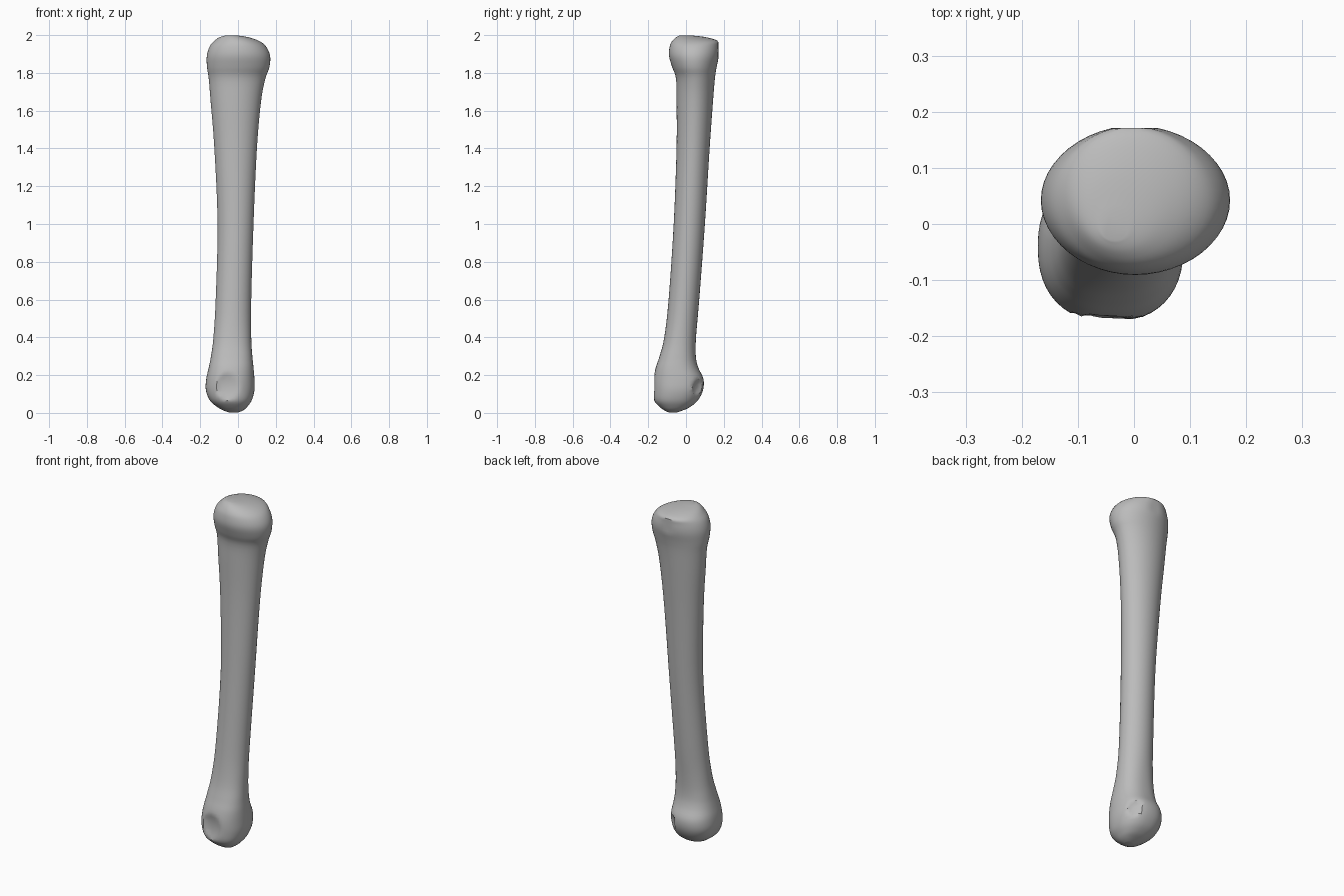
import bpy
import bmesh
from math import cos, sin, tau, copysign
from mathutils import Vector

SIDES = 48
STEPS = 4

if "Cube" in bpy.data.objects:
    bpy.data.objects.remove(bpy.data.objects["Cube"])


def make_material(name, colour):
    material = bpy.data.materials.new(name)
    material.use_nodes = True
    material.diffuse_color = colour
    material.node_tree.nodes["Principled BSDF"].inputs["Base Color"].default_value = colour
    return material


def spline(a, b, c, d, t):
    """Catmull-Rom blend of four neighbouring cross-sections."""
    return [0.5 * (2 * q + (r - p) * t + (2 * p - 5 * q + 4 * r - s) * t * t
                   + (3 * q - p - 3 * r + s) * t ** 3)
            for p, q, r, s in zip(a, b, c, d)]


def refine(rows):
    """Insert smooth in-between cross-sections along the bone."""
    padded = [rows[0]] + rows + [rows[-1]]
    result = []
    for i in range(len(rows) - 1):
        for step in range(STEPS):
            result.append(spline(*padded[i:i + 4], step / STEPS))
    return result + [rows[-1]]


def add_ring(bm, row):
    """One rounded cross-section, a little squarer at the lower knuckle."""
    z, left, right, front, back = row
    power = 0.86 if z < 0.3 else 1.0 - 0.14 * max(0, 0.5 - z) / 0.2 if z < 0.5 else 1.0
    ring = []
    for i in range(SIDES):
        c, s = cos(tau * i / SIDES), sin(tau * i / SIDES)
        x = copysign(abs(c) ** power, c) * (right - left) / 2 + (left + right) / 2
        y = copysign(abs(s) ** power, s) * (back - front) / 2 + (front + back) / 2
        ring.append(bm.verts.new((x, y, z)))
    return ring


def press_facet(bm, centre, normal, radius, dish):
    """Flatten the surface against a plane and hollow it slightly."""
    centre, normal = Vector(centre), Vector(normal).normalized()
    for vert in bm.verts:
        offset = vert.co - centre
        height = offset.dot(normal)
        spread = (offset - normal * height).length
        if height > 0 and spread < radius * 1.6:
            hollow = dish * max(0, 1 - (spread / radius) ** 2)
            vert.co -= normal * (height + hollow)


# Cross-sections: height, left, right, front, back
sections = [
    (0.002, -0.045, 0.000, -0.090, -0.050),
    (0.012, -0.075, 0.025, -0.112, -0.020),
    (0.03, -0.108, 0.047, -0.138, 0.02),
    (0.065, -0.148, 0.072, -0.168, 0.062),
    (0.12, -0.17, 0.087, -0.174, 0.09),
    (0.18, -0.168, 0.087, -0.172, 0.092),
    (0.24, -0.155, 0.082, -0.16, 0.065),
    (0.3, -0.143, 0.076, -0.14, 0.052),
    (0.4, -0.13, 0.07, -0.115, 0.053),
    (0.6, -0.118, 0.07, -0.092, 0.07),
    (1.0, -0.108, 0.082, -0.065, 0.1),
    (1.4, -0.125, 0.1, -0.05, 0.125),
    (1.65, -0.145, 0.122, -0.05, 0.143),
    (1.77, -0.155, 0.145, -0.053, 0.153),
    (1.83, -0.164, 0.166, -0.073, 0.162),
    (1.89, -0.165, 0.17, -0.09, 0.174),
    (1.94, -0.15, 0.148, -0.086, 0.174),
    (1.97, -0.125, 0.11, -0.072, 0.166),
    (1.99, -0.095, 0.05, -0.05, 0.1),
    (1.999, -0.06, -0.01, -0.03, 0.02),
]

# Bone body: lofted rings with closed ends
bm = bmesh.new()
rings = [add_ring(bm, row) for row in refine(sections)]
for lower, upper in zip(rings, rings[1:]):
    for i in range(SIDES):
        j = (i + 1) % SIDES
        bm.faces.new((lower[i], lower[j], upper[j], upper[i]))
bm.faces.new(rings[0][::-1])
bm.faces.new(rings[-1])

# Joint facets: front disc, rear disc and flat back of the head
press_facet(bm, (-0.07, -0.165, 0.14), (-0.05, -1, 0.02), 0.075, 0.012)
press_facet(bm, (0.045, 0.06, 0.13), (0.65, 0.75, -0.1), 0.075, 0.01)
press_facet(bm, (0, 0.171, 1.92), (0, 1, 0), 0.1, 0)

mesh = bpy.data.meshes.new("long_bone")
bm.to_mesh(mesh)
bm.free()
bone = bpy.data.objects.new("long_bone", mesh)
bpy.context.collection.objects.link(bone)
mesh.materials.append(make_material("bone grey", (0.5, 0.5, 0.5, 1)))

# Smooth shading with crisp facet rims
bpy.context.view_layer.objects.active = bone
bone.select_set(True)
bpy.ops.object.shade_smooth_by_angle(angle=0.6)
